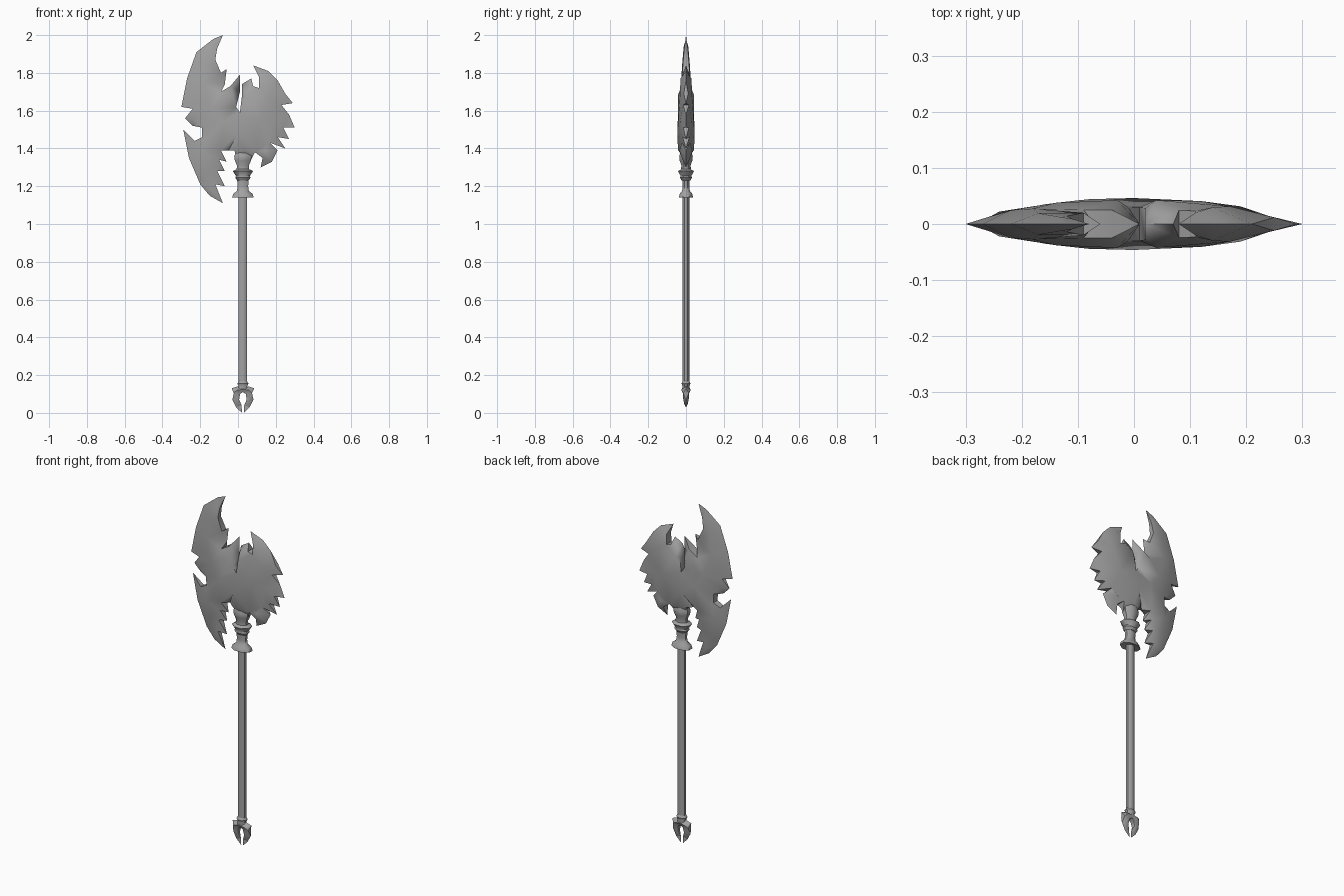
import bpy, bmesh, math
from mathutils import Vector
from mathutils.geometry import delaunay_2d_cdt

start_cube = bpy.data.objects.get("Cube")
if start_cube:
    bpy.data.objects.remove(start_cube, do_unlink=True)

SHAFT_X = 0.026

metal = bpy.data.materials.new("grey metal")
metal.use_nodes = True
metal.diffuse_color = (0.36, 0.36, 0.36, 1)
metal.node_tree.nodes["Principled BSDF"].inputs["Base Color"].default_value = metal.diffuse_color


def finish(name, bm, angle):
    """Clean the mesh, add it to the scene and smooth it, keeping creases."""
    bmesh.ops.remove_doubles(bm, verts=bm.verts, dist=0.0005)
    bmesh.ops.recalc_face_normals(bm, faces=bm.faces)
    mesh = bpy.data.meshes.new(name)
    bm.to_mesh(mesh)
    bm.free()
    mesh.materials.append(metal)
    obj = bpy.data.objects.new(name, mesh)
    bpy.context.collection.objects.link(obj)
    bpy.ops.object.select_all(action='DESELECT')
    obj.select_set(True)
    bpy.context.view_layer.objects.active = obj
    bpy.ops.object.shade_smooth_by_angle(angle=math.radians(angle))
    return obj


def blade(name, outline, ridge, depth, notch=0.65, shift=0.0):
    """Jagged plate: sharp at outer corners, thicker in notches, full depth on the ridge.
    Points are in hundredths of a unit."""
    rim = [Vector(p) / 100 for p in outline]
    area = sum(a.x * b.y - b.x * a.y for a, b in zip(rim, rim[1:] + rim[:1]))
    if area < 0:
        rim.reverse()
    count = len(rim)
    heights = []
    for i, p in enumerate(rim):
        before, after = p - rim[i - 1], rim[(i + 1) % count] - p
        concave = before.x * after.y - before.y * after.x < 0
        heights.append(depth(p.x, p.y) * notch if concave else 0)
    inner = [Vector(p) / 100 for p in ridge]
    heights += [depth(p.x, p.y) for p in inner]
    flat, _, tris, origin, _, _ = delaunay_2d_cdt(rim + inner, [], [list(range(count))], 1, 1e-5)

    bm = bmesh.new()
    sides = []
    for sign in (-1, 1):
        sides.append([bm.verts.new((p.x + shift, sign * (heights[o[0]] if o else 0), p.y))
                      for p, o in zip(flat, origin)])
        for tri in tris:
            bm.faces.new([sides[-1][i] for i in tri])
    # Close the rim between the front and the back
    front, back = sides
    place = {o: i for i, group in enumerate(origin) for o in group}
    for i in range(count):
        a, b = place[i], place[(i + 1) % count]
        bm.faces.new((front[a], front[b], back[b], back[a]))
    return finish(name, bm, 50)


def lathe(name, profile, sides=8, flatten=0.8):
    """Turn a (radius, height) profile about the shaft axis."""
    bm = bmesh.new()
    rings = []
    for radius, z in profile:
        turns = [2 * math.pi * (k + 0.5) / sides for k in range(sides)]
        rings.append([bm.verts.new((SHAFT_X + radius * math.cos(t), radius * flatten * math.sin(t), z))
                      for t in turns])
    for low, high in zip(rings, rings[1:]):
        for k in range(sides):
            n = (k + 1) % sides
            bm.faces.new((low[k], low[n], high[n], high[k]))
    bm.faces.new(rings[0])
    bm.faces.new(rings[-1])
    return finish(name, bm, 45)


# Axe head outline, clockwise: upper blade, right fan, lower blade
upper_blade = [(-19, 146), (-19, 151), (-24, 152), (-28, 156), (-24, 161), (-30, 162), (-27, 177),
               (-22, 191), (-13, 198), (-8, 200), (-11, 193), (-12, 187), (-9, 180), (-6, 182),
               (-7, 174), (-9, 170), (-4, 173), (1, 179), (1, 170), (-1, 162), (1, 159)]
right_fan = [(2, 167), (2, 174), (7, 177), (8, 173), (11, 172), (11, 178), (8, 184), (16, 181),
             (21, 176), (25, 169), (29, 164), (23, 163), (27, 158), (30, 151), (24, 151),
             (27, 145), (21, 146), (25, 140), (17, 143), (21, 139), (18, 133), (12, 130),
             (13, 135), (9, 138), (7, 134)]
lower_blade = [(0, 134), (-2, 139), (-5, 139), (-9, 139), (-6, 133), (-10, 134), (-7, 128),
               (-11, 128), (-7, 120), (-12, 121), (-8, 111), (-15, 115), (-20, 121),
               (-26, 135), (-29, 150), (-23, 144)]
head_ridge = [(0, 148), (-14, 161), (-18, 174), (-17, 186), (-13, 194), (-22, 165), (-8, 154),
              (-3, 168), (4, 168), (3, 139), (12, 155), (19, 154), (17, 168), (14, 177),
              (-16, 146), (-19, 138), (-18, 126), (-14, 118), (14, 139), (-24, 156)]


def head_depth(x, z):
    return 0.047 * max(0, 1 - (x / 0.33) ** 2) * max(0, 1 - ((z - 1.54) / 0.48) ** 2)


blade("axe_head", upper_blade + right_fan + lower_blade, head_ridge, head_depth)

# Pommel claw: one prong mirrored to the other side
prong = [(0, 14), (-3, 14), (-6, 13), (-4.8, 10.5), (-5.6, 7), (-3.6, 3), (-0.5, 0),
         (-0.7, 4), (-2, 7), (-1.5, 10), (0, 11)]
prong_ridge = [(-3.2, 12), (-3.6, 8), (-2.3, 4.5)]


def mirrored(points):
    return [(-x, z) for x, z in points]


blade("pommel_claw", prong + mirrored(prong[-2:0:-1]), prong_ridge + mirrored(prong_ridge) + [(0, 12.5)],
      lambda x, z: 0.024 * min(1, z / 0.12), 0.7, SHAFT_X)

# Shaft and its turned fittings
lathe("shaft", [(0.024, 0.12), (0.024, 1.18)])
lathe("pommel_ring", [(0.02, 0.11), (0.03, 0.125), (0.024, 0.14), (0.032, 0.155), (0.024, 0.168)])
lathe("lower_collar", [(0.03, 1.145), (0.062, 1.14), (0.055, 1.16), (0.034, 1.175),
                       (0.03, 1.2), (0.034, 1.24)], flatten=0.65)
lathe("upper_collar", [(0.032, 1.23), (0.044, 1.245), (0.04, 1.255), (0.058, 1.28), (0.036, 1.29),
                       (0.034, 1.31), (0.046, 1.335), (0.05, 1.36), (0.03, 1.4)], flatten=0.78)
